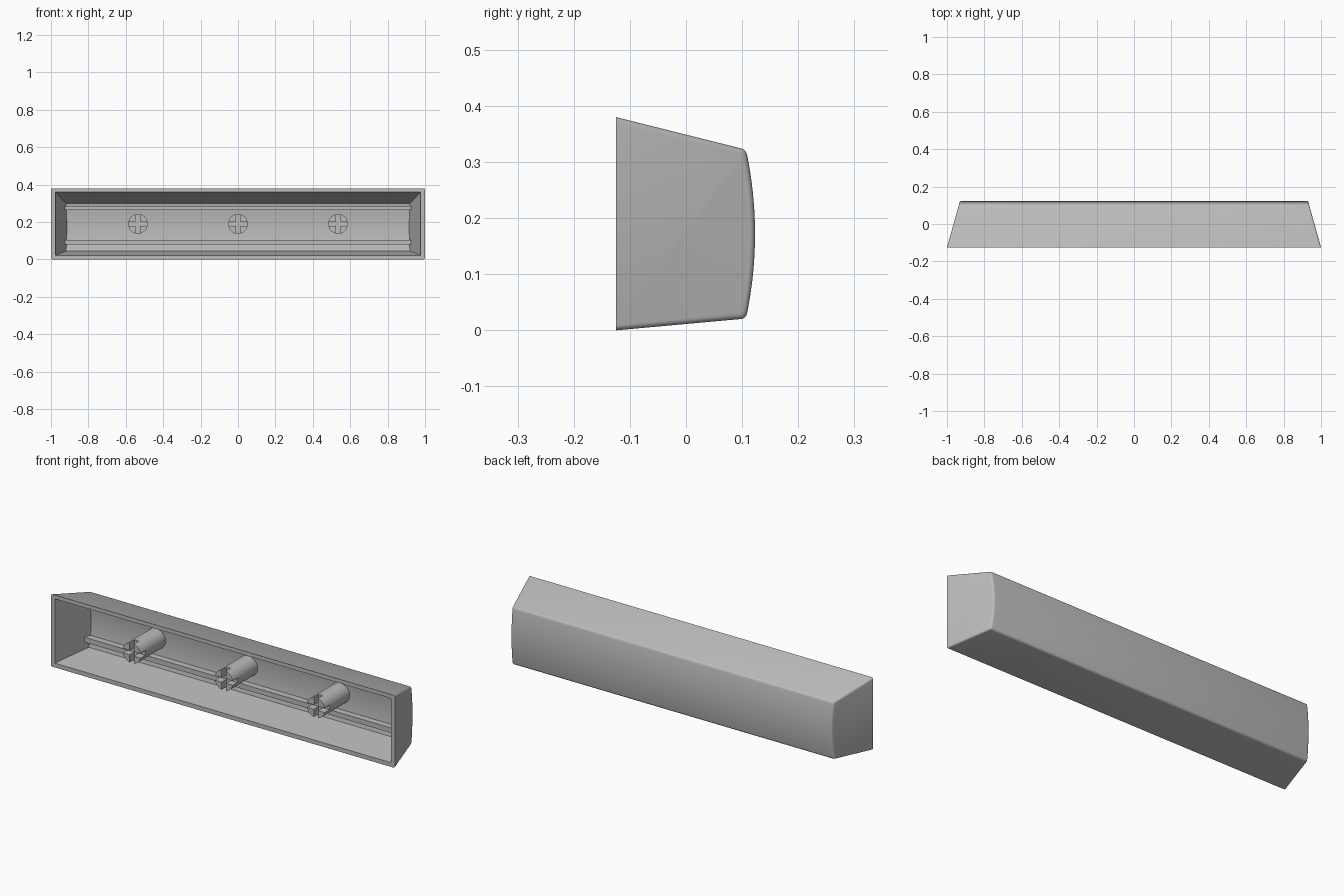
import bpy, bmesh, math
from mathutils import Matrix

cube = bpy.data.objects.get("Cube")
if cube:
    bpy.data.objects.remove(cube)

FRONT = -0.125

grey = bpy.data.materials.new("mid grey plastic")
grey.use_nodes = True
grey.diffuse_color = (0.5, 0.5, 0.5, 1)
grey.node_tree.nodes["Principled BSDF"].inputs["Base Color"].default_value = (0.5, 0.5, 0.5, 1)


def make_object(name, bm):
    bmesh.ops.recalc_face_normals(bm, faces=bm.faces[:])
    mesh = bpy.data.meshes.new(name)
    bm.to_mesh(mesh)
    bm.free()
    mesh.materials.append(grey)
    obj = bpy.data.objects.new(name, mesh)
    bpy.context.collection.objects.link(obj)
    return obj


def tapered_prism(profile, half_width):
    """Stretch a (y, z) profile along x, with a half width that depends on y."""
    bm = bmesh.new()
    ends = [[bm.verts.new((s * half_width(y), y, z)) for y, z in profile] for s in (-1, 1)]
    for ring in ends:
        bm.faces.new(ring)
    n = len(profile)
    for i in range(n):
        j = (i + 1) % n
        bm.faces.new((ends[0][i], ends[0][j], ends[1][j], ends[1][i]))
    return bm


def arch(z, low, high, edge, rise):
    t = (2 * z - low - high) / (high - low)
    return edge + rise * (1 - t * t)


def activate(obj):
    bpy.ops.object.select_all(action="DESELECT")
    obj.select_set(True)
    bpy.context.view_layer.objects.active = obj


def cut(obj, cutter):
    cutter.hide_render = True
    mod = obj.modifiers.new("cut", "BOOLEAN")
    mod.operation = "DIFFERENCE"
    mod.solver = "EXACT"
    mod.object = cutter
    activate(obj)
    bpy.ops.object.modifier_apply(modifier=mod.name)
    bpy.data.objects.remove(cutter)


def smooth(obj):
    activate(obj)
    bpy.ops.object.shade_smooth_by_angle(angle=math.radians(30))


# Outer cap: tapered walls, bowed back, rounded edges
STEPS = 24
low, high = 0.021, 0.322
outline = [(FRONT, 0.0)]
for i in range(STEPS + 1):
    z = low + (high - low) * i / STEPS
    outline.append((arch(z, low, high, 0.107, 0.016), z))
outline.append((FRONT, 0.38))
bm = tapered_prism(outline, lambda y: 1 - 0.28 * (y - FRONT))
bm.normal_update()
bmesh.ops.recalc_face_normals(bm, faces=bm.faces[:])
edges = [e for e in bm.edges
         if e.calc_face_angle() > 0.5 and any(v.co.y > FRONT + 0.01 for v in e.verts)]
bmesh.ops.bevel(bm, geom=edges, offset=0.009, segments=4, profile=0.5,
                affect="EDGES", clamp_overlap=True)
cap = make_object("cap_shell", bm)

# Hollow inside, with two long ribs left standing on its bowed floor
low, high = 0.045, 0.30
RIB_FRONT = 0.05
ribs = [(0.079, 0.105), (0.265, 0.286)]
floor = [low + (high - low) * i / STEPS for i in range(STEPS + 1)]
points = [(z, arch(z, low, high, 0.075, 0.013)) for z in floor
          if not any(a - 0.002 < z < b + 0.002 for a, b in ribs)]
for a, b in ribs:
    wall_a, wall_b = (arch(z, low, high, 0.075, 0.013) for z in (a, b))
    points += [(a, wall_a), (a + 1e-5, RIB_FRONT), (b - 1e-5, RIB_FRONT), (b, wall_b)]
points.sort()
section = [(-0.225, 0.011)] + [(y, z) for z, y in points] + [(-0.225, 0.39)]
hollow = make_object("hollow_cutter", tapered_prism(section, lambda y: 0.977 - 0.29 * (y - FRONT)))
cut(cap, hollow)
smooth(cap)

# Three round stems with cross slots in their tips
TIP, BASE, STEM_Z = -0.118, 0.1, 0.19
for name, x in (("right_stem", -0.535), ("middle_stem", 0.0), ("left_stem", 0.535)):
    bm = bmesh.new()
    turn = Matrix.Translation((x, (TIP + BASE) / 2, STEM_Z)) @ Matrix.Rotation(math.pi / 2, 4, "X")
    bmesh.ops.create_cone(bm, cap_ends=True, segments=40, radius1=0.053, radius2=0.053,
                          depth=BASE - TIP, matrix=turn)
    stem = make_object(name, bm)
    for size in ((0.14, 0.08, 0.024), (0.024, 0.08, 0.14)):
        bm = bmesh.new()
        place = Matrix.Translation((x, TIP, STEM_Z)) @ Matrix.Diagonal((*size, 1))
        bmesh.ops.create_cube(bm, size=1, matrix=place)
        cut(stem, make_object("slot_cutter", bm))
    smooth(stem)
